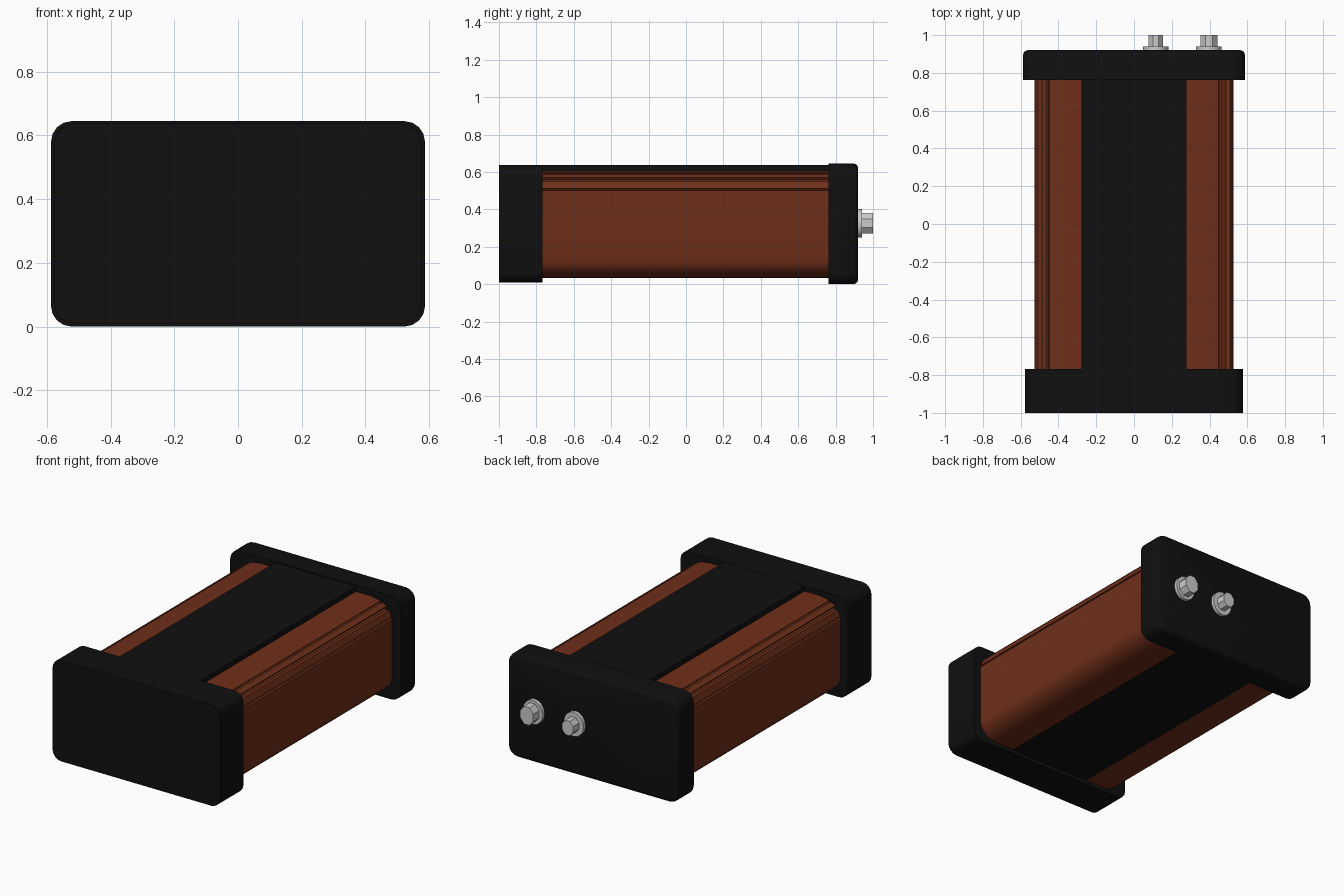
import bpy, bmesh, math

if "Cube" in bpy.data.objects:
    bpy.data.objects.remove(bpy.data.objects["Cube"])


def material(name, rgb):
    m = bpy.data.materials.new(name)
    m.diffuse_color = (*rgb, 1)
    m.use_nodes = True
    m.node_tree.nodes["Principled BSDF"].inputs["Base Color"].default_value = m.diffuse_color
    return m


BLACK = material("black_plastic", (0.005, 0.005, 0.005))
COPPER = material("copper_wrap", (0.16, 0.028, 0.010))


def extrude_y(name, profile, y0, y1, mat=None, end_bevel=0.0):
    """Extrude an x/z outline from y0 to y1, optionally rounding the y1 rim."""
    bm = bmesh.new()
    a = [bm.verts.new((x, y0, z)) for x, z in profile]
    b = [bm.verts.new((x, y1, z)) for x, z in profile]
    n = len(profile)
    bm.faces.new(a)
    end = bm.faces.new(b[::-1])
    for i in range(n):
        j = (i + 1) % n
        bm.faces.new((a[i], b[i], b[j], a[j]))
    if end_bevel:
        bmesh.ops.bevel(bm, geom=list(end.edges), offset=end_bevel, segments=3,
                        profile=0.5, affect='EDGES')
    bmesh.ops.recalc_face_normals(bm, faces=bm.faces)
    me = bpy.data.meshes.new(name)
    bm.to_mesh(me)
    bm.free()
    ob = bpy.data.objects.new(name, me)
    bpy.context.collection.objects.link(ob)
    if mat:
        me.materials.append(mat)
    bpy.ops.object.select_all(action='DESELECT')
    ob.select_set(True)
    bpy.context.view_layer.objects.active = ob
    bpy.ops.object.shade_smooth_by_angle(angle=math.radians(35))
    return ob


def arc(cx, cz, rx, rz, start, end, steps):
    return [(cx + rx * math.cos(math.radians(start + (end - start) * i / steps)),
             cz + rz * math.sin(math.radians(start + (end - start) * i / steps)))
            for i in range(steps + 1)]


def rounded_rect(hw, z0, z1, r, steps=4):
    pts = []
    for sx, cz, s in ((1, z1 - r, 0), (-1, z1 - r, 90), (-1, z0 + r, 180), (1, z0 + r, 270)):
        pts += arc(sx * (hw - r), cz, r, r, s, s + 90, steps)
    return pts


# Copper body: rounded corners with two narrow grooves along each upper shoulder
half = arc(0.40, 0.135, 0.127, 0.10, -90, 0, 6)
half += [(0.527, 0.500), (0.516, 0.503), (0.516, 0.510), (0.523, 0.512),
         (0.508, 0.550), (0.486, 0.548), (0.478, 0.558), (0.488, 0.571),
         (0.462, 0.588), (0.452, 0.580), (0.445, 0.586), (0.448, 0.594),
         (0.385, 0.606)]
extrude_y("body", half + [(-x, z) for x, z in reversed(half)], -0.80, 0.80, COPPER)

# Black strips down the middle, top and bottom
for name, z0, z1 in (("top_strip", 0.58, 0.637), ("bottom_strip", 0.032, 0.06)):
    extrude_y(name, [(-0.278, z0), (0.278, z0), (0.278, z1), (-0.278, z1)],
              -0.80, 0.80, BLACK)

# End caps: square-edged front, soft-edged back
extrude_y("front_cap", rounded_rect(0.576, 0.01, 0.638, 0.06), -1.0, -0.768, BLACK)
extrude_y("back_cap", rounded_rect(0.587, 0.0, 0.645, 0.065), 0.762, 0.92, BLACK, 0.025)

# Terminals: faceted flange with a post
for side, x, rx, rz in (("inner", 0.115, 0.038, 0.045), ("outer", 0.396, 0.045, 0.055)):
    extrude_y(side + "_terminal_flange", arc(x, 0.325, 0.068, 0.076, 0, 348.75, 31)[::2],
              0.91, 0.941, None)
    extrude_y(side + "_terminal_post", arc(x, 0.325, rx * 1.08, rz * 1.08, 22.5, 337.5, 7),
              0.93, 1.0, None)
